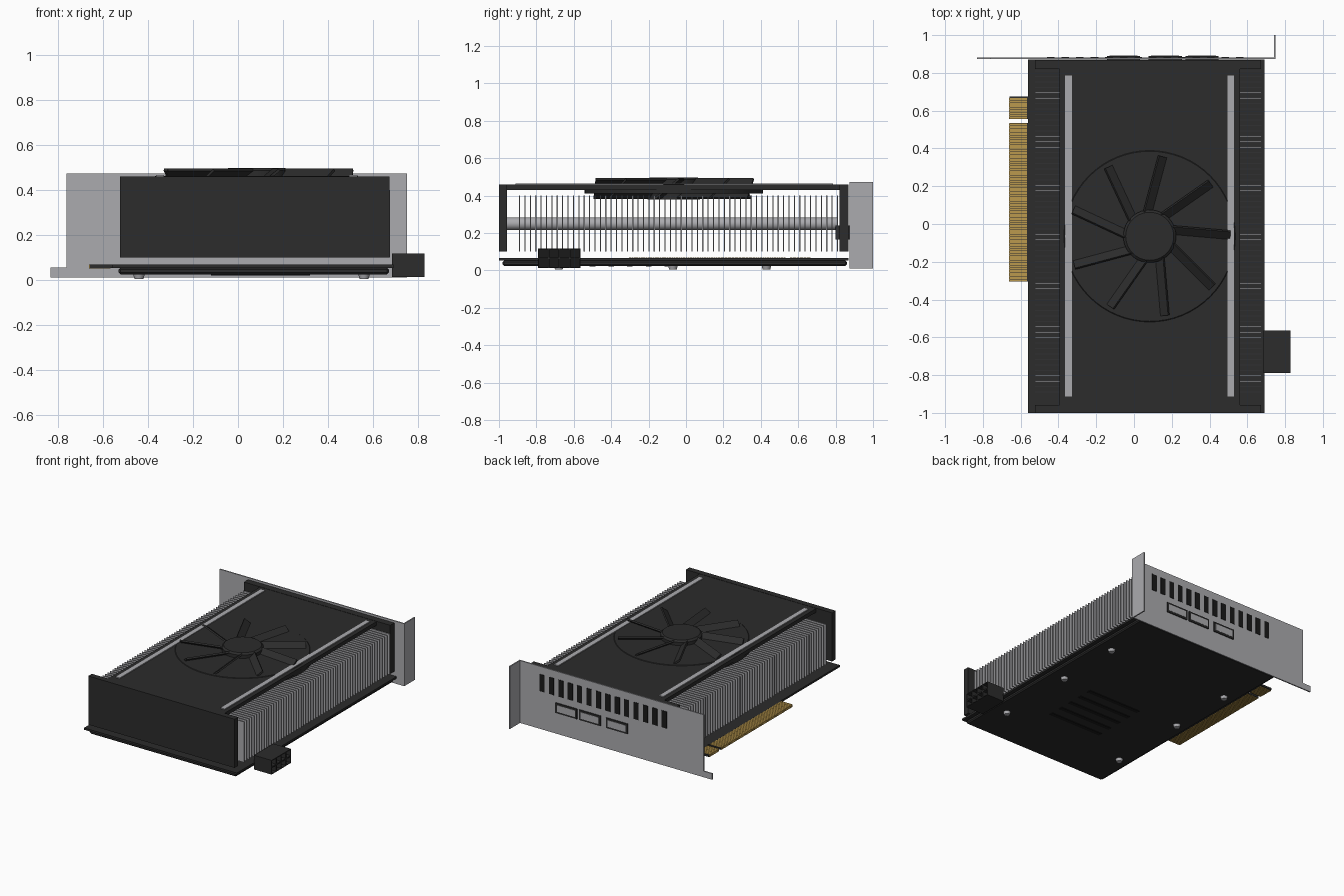
import bpy, bmesh, math
from mathutils import Matrix, Vector

if "Cube" in bpy.data.objects:
    bpy.data.objects.remove(bpy.data.objects["Cube"])


def material(name, rgb):
    m = bpy.data.materials.new(name)
    m.use_nodes = True
    m.diffuse_color = (*rgb, 1)
    bsdf = m.node_tree.nodes["Principled BSDF"]
    bsdf.inputs["Base Color"].default_value = (*rgb, 1)
    bsdf.inputs["Roughness"].default_value = 0.5
    return m


DARK = material("dark plastic", (0.025, 0.025, 0.025))
BLACK = material("black recess", (0.01, 0.01, 0.01))
METAL = material("grey metal", (0.41, 0.41, 0.43))
GOLD = material("gold contact", (0.5, 0.32, 0.075))


def finish(name, bm, mat, smooth=False):
    me = bpy.data.meshes.new(name)
    bm.to_mesh(me)
    bm.free()
    me.materials.append(mat)
    ob = bpy.data.objects.new(name, me)
    bpy.context.collection.objects.link(ob)
    if smooth:
        bpy.ops.object.select_all(action='DESELECT')
        ob.select_set(True)
        bpy.context.view_layer.objects.active = ob
        bpy.ops.object.shade_smooth_by_angle()
    return ob


def add_box(bm, x, y, z):
    """Box from three (low, high) ranges."""
    ends = (x, y, z)
    mid = Vector([(a + b) / 2 for a, b in ends])
    size = [b - a for a, b in ends]
    bmesh.ops.create_cube(bm, size=1, matrix=Matrix.Translation(mid) @ Matrix.Diagonal((*size, 1)))


def boxes(name, mat, *ranges, bevel=0):
    bm = bmesh.new()
    for r in ranges:
        add_box(bm, *r)
    ob = finish(name, bm, mat)
    if bevel:
        mod = ob.modifiers.new("bevel", 'BEVEL')
        mod.width = bevel
        mod.segments = 1
    return ob


def add_cone(bm, x, y, z, r_low, r_high, sides):
    bmesh.ops.create_cone(bm, cap_ends=True, segments=sides, radius1=r_low, radius2=r_high,
                          depth=z[1] - z[0], matrix=Matrix.Translation((x, y, sum(z) / 2)))


def around(c, half):
    return (c - half, c + half)


# Circuit board with its edge connector tabs
PINS = ((-0.305, 0.535), (0.555, 0.675))
boxes("circuit_board", DARK, ((-0.56, 0.69), (-1, 0.87), (0.053, 0.067)),
      *[((-0.658, -0.55), span, (0.053, 0.067)) for span in PINS])

# Gold contacts wrapping the tabs
bm = bmesh.new()
pitch = 0.0125
for lo, hi in PINS:
    for i in range(int((hi - lo) / pitch)):
        y = lo + (i + 0.5) * pitch
        add_box(bm, (-0.661, -0.567), around(y, 0.0051), (0.051, 0.069))
finish("edge_contacts", bm, GOLD)

# Backplate, ribs and screws underneath
boxes("backplate", DARK, ((-0.53, 0.67), (-0.98, 0.86), (0.024, 0.053)), bevel=0.008)
boxes("backplate_ribs", BLACK,
      *[(around(0.1, 0.22), around(-0.5 + 0.1 * i, 0.015), (0.02, 0.03)) for i in range(5)])
bm = bmesh.new()
for x in (-0.44, 0.56):
    for y in (-0.68, -0.07, 0.43):
        add_cone(bm, x, y, (0.004, 0.026), 0.02, 0.026, 16)
finish("backplate_screws", bm, METAL, True)

# Heatsink fins and pipes
N = 60
boxes("heatsink_fins", METAL,
      *[((-0.525, 0.675), around(-0.89 + 1.7 * i / (N - 1), 0.003), (0.1, 0.4)) for i in range(N)])
bm = bmesh.new()
for x in (-0.25, 0.08, 0.4):
    spin = Matrix.Translation((x, -0.08, 0.25)) @ Matrix.Rotation(math.pi / 2, 4, 'X')
    bmesh.ops.create_cone(bm, cap_ends=True, segments=20, radius1=0.033, radius2=0.033,
                          depth=1.78, matrix=spin)
finish("heat_pipes", bm, METAL, True)

# Shroud: end caps, top cover and trim strips
boxes("end_caps", DARK, ((-0.525, 0.672), (-1, -0.958), (0.1, 0.46)),
      ((-0.525, 0.672), (0.82, 0.868), (0.1, 0.46)))
boxes("shroud_cover", DARK, ((-0.395, 0.56), (-0.97, 0.83), (0.43, 0.458)))
boxes("trim_strips", METAL,
      *[(around(x, 0.018), (-0.912, 0.787), (0.45, 0.465)) for x in (-0.347, 0.512)])

# Fan: base disc, hub and nine pitched blades
FX, FY = 0.083, -0.065
bm = bmesh.new()
add_cone(bm, FX, FY, (0.412, 0.44), 0.478, 0.478, 64)
add_cone(bm, FX, FY, (0.44, 0.461), 0.478, 0.45, 64)
finish("fan_base", bm, DARK, True)
bm = bmesh.new()
add_cone(bm, FX, FY, (0.38, 0.485), 0.14, 0.14, 40)
add_cone(bm, FX, FY, (0.485, 0.497), 0.14, 0.127, 40)
finish("fan_hub", bm, DARK, True)
bm = bmesh.new()
for i in range(9):
    turn = (Matrix.Translation((FX, FY, 0.437)) @ Matrix.Rotation(math.radians(35 + 40 * i), 4, 'Z')
            @ Matrix.Translation((0.27, 0, 0)) @ Matrix.Rotation(math.radians(39), 4, 'X')
            @ Matrix.Diagonal((0.31, 0.165, 0.012, 1)))
    bmesh.ops.create_cube(bm, size=1, matrix=turn)
finish("fan_blades", bm, DARK)

# Mounting bracket with foot and folded flange
boxes("bracket", METAL, ((-0.762, 0.75), (0.873, 0.882), (0.01, 0.472)),
      ((-0.832, -0.762), (0.873, 0.882), (0.01, 0.055)),
      ((0.741, 0.75), (0.873, 1), (0.01, 0.472)))
boxes("bracket_vents", BLACK,
      *[(around(-0.44 + i / 13, 0.02), (0.88, 0.885), (0.29, 0.415)) for i in range(14)])

# Display ports: dark housings with a metal face
PORTS = (-0.055, 0.165, 0.36)
boxes("display_ports", DARK, *[(around(x, 0.088), (0.8, 0.889), (0.165, 0.24)) for x in PORTS])
boxes("port_faces", METAL, *[(around(x, 0.074), (0.885, 0.891), (0.178, 0.227)) for x in PORTS])

# Power socket: two rows of four recessed openings
bm = bmesh.new()
add_box(bm, (0.685, 0.828), (-0.79, -0.565), (0.012, 0.117))
for axis, cuts in ((1, 4), (2, 2)):
    lo = (0, -0.79, 0.012)[axis]
    span = (0, 0.225, 0.105)[axis]
    normal = Vector((0, 0, 0))
    normal[axis] = 1
    for i in range(1, cuts):
        bmesh.ops.bisect_plane(bm, geom=bm.verts[:] + bm.edges[:] + bm.faces[:],
                               plane_co=normal * (lo + span * i / cuts), plane_no=normal)
bm.normal_update()
cells = [f for f in bm.faces if f.normal.x > 0.9]
bmesh.ops.inset_individual(bm, faces=cells, thickness=0.007)
holes = bmesh.ops.extrude_discrete_faces(bm, faces=cells)["faces"]
for f in holes:
    bmesh.ops.translate(bm, verts=f.verts[:], vec=(-0.05, 0, 0))
    rim = sorted(bm.edges, key=lambda e: 0)
    f.material_index = 1
socket = finish("power_socket", bm, DARK)
socket.data.materials.append(BLACK)
